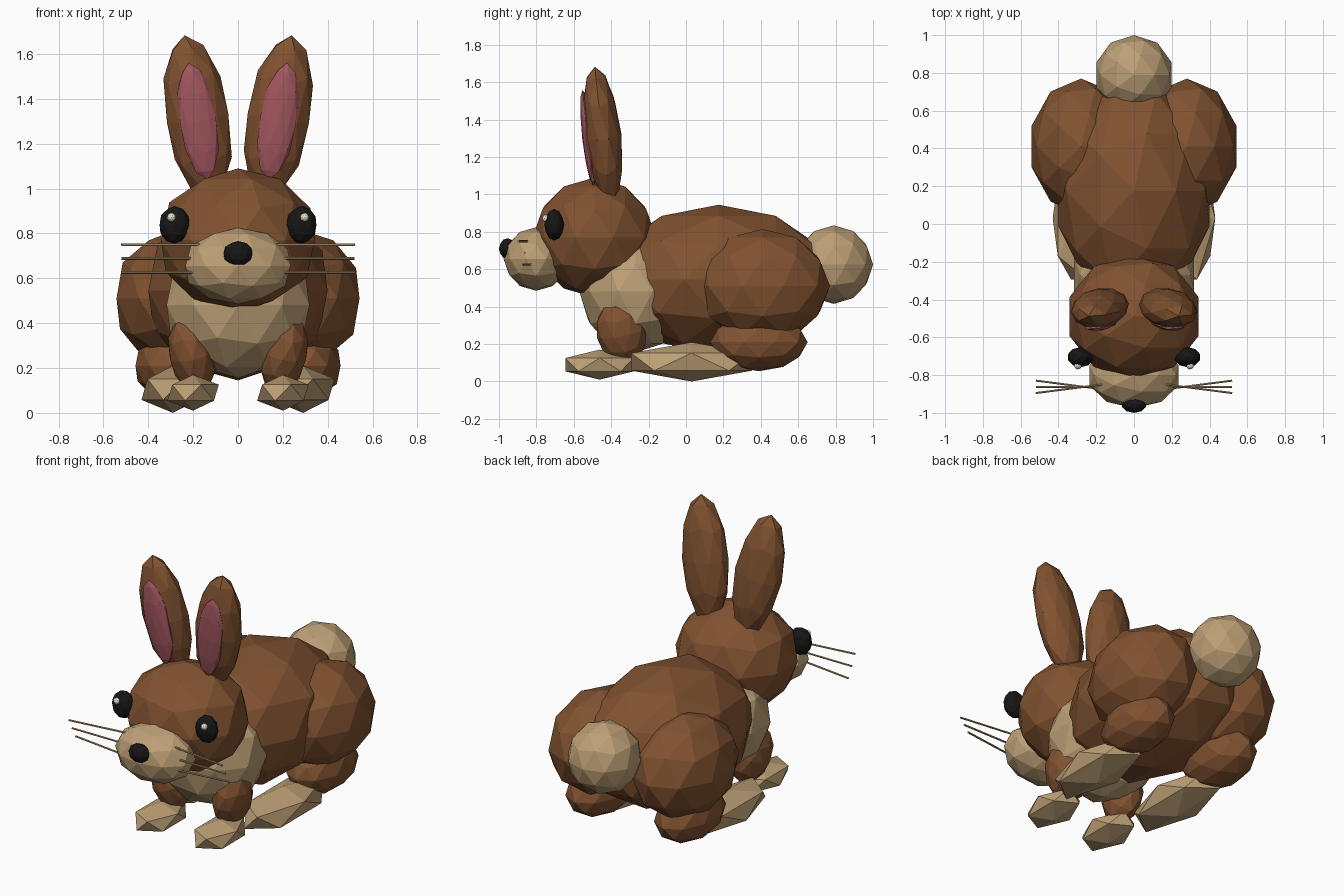
import bpy
from math import radians
from mathutils import Vector

if "Cube" in bpy.data.objects:
    bpy.data.objects.remove(bpy.data.objects["Cube"])


def material(name, r, g, b):
    m = bpy.data.materials.new(name)
    m.diffuse_color = (r, g, b, 1)
    m.use_nodes = True
    m.node_tree.nodes["Principled BSDF"].inputs["Base Color"].default_value = m.diffuse_color
    return m


BROWN = material("brown_fur", 0.22, 0.085, 0.03)
TAN = material("tan_fur", 0.51, 0.35, 0.18)
PINK = material("pink_skin", 0.38, 0.10, 0.12)
BLACK = material("black", 0.008, 0.008, 0.008)
WHITE = material("eye_shine", 0.8, 0.75, 0.65)


def blob(name, loc, radii, mat, sub=2, tilt=(0, 0)):
    """Flat-shaded icosphere stretched to an ellipsoid."""
    bpy.ops.mesh.primitive_ico_sphere_add(
        subdivisions=sub, radius=1, location=loc,
        rotation=(radians(tilt[0]), radians(tilt[1]), 0))
    o = bpy.context.object
    o.name = name
    o.scale = radii
    o.data.materials.append(mat)
    return o


def rod(name, a, b, radius, mat):
    a, b = Vector(a), Vector(b)
    d = b - a
    bpy.ops.mesh.primitive_cylinder_add(vertices=6, radius=radius, depth=d.length,
                                        location=(a + b) / 2)
    o = bpy.context.object
    o.name = name
    o.rotation_euler = d.to_track_quat('Z', 'Y').to_euler()
    o.data.materials.append(mat)


# Torso, head and tail on the centre line
blob("body", (0, 0.175, 0.545), (0.42, 0.61, 0.40), BROWN)
blob("chest", (0, -0.27, 0.48), (0.335, 0.30, 0.325), TAN)
blob("head", (0, -0.49, 0.77), (0.36, 0.33, 0.32), BROWN)
blob("muzzle", (0, -0.80, 0.655), (0.247, 0.175, 0.17), TAN)
blob("nose", (0, -0.955, 0.71), (0.067, 0.045, 0.056), BLACK)
blob("tail", (0, 0.79, 0.625), (0.21, 0.21, 0.21), TAN)

# Paired parts
for side, s in (("right", 1), ("left", -1)):
    # ears
    blob("ear_" + side, (s * 0.18, -0.445, 1.315), (0.145, 0.10, 0.375), BROWN,
         tilt=(6.5, s * 9))
    blob("inner_ear_" + side, (s * 0.178, -0.523, 1.30), (0.085, 0.032, 0.265), PINK,
         tilt=(6.5, s * 9))
    # eyes
    blob("eye_" + side, (s * 0.283, -0.705, 0.838), (0.07, 0.053, 0.084), BLACK)
    blob("eye_shine_" + side, (s * 0.297, -0.75, 0.872), (0.02, 0.02, 0.02), WHITE)
    # hind legs
    blob("thigh_" + side, (s * 0.28, 0.41, 0.51), (0.275, 0.36, 0.305), BROWN)
    blob("hind_leg_" + side, (s * 0.30, 0.39, 0.21), (0.165, 0.26, 0.155), BROWN)
    blob("hind_foot_" + side, (s * 0.29, 0.03, 0.105), (0.157, 0.38, 0.105), TAN, sub=1)
    # front legs
    blob("front_leg_" + side, (s * 0.205, -0.345, 0.262), (0.105, 0.135, 0.178), BROWN,
         tilt=(12, s * 12))
    blob("front_foot_" + side, (s * 0.20, -0.462, 0.09), (0.128, 0.215, 0.08), TAN, sub=1)
    # whiskers fan forward at the top, back at the bottom
    for i in (-1, 0, 1):
        z = 0.688 + 0.062 * i
        rod(f"whisker_{side}_{i + 2}", (s * 0.17, -0.862 + 0.012 * i, z),
            (s * 0.52, -0.862 - 0.033 * i, z), 0.006, TAN)
